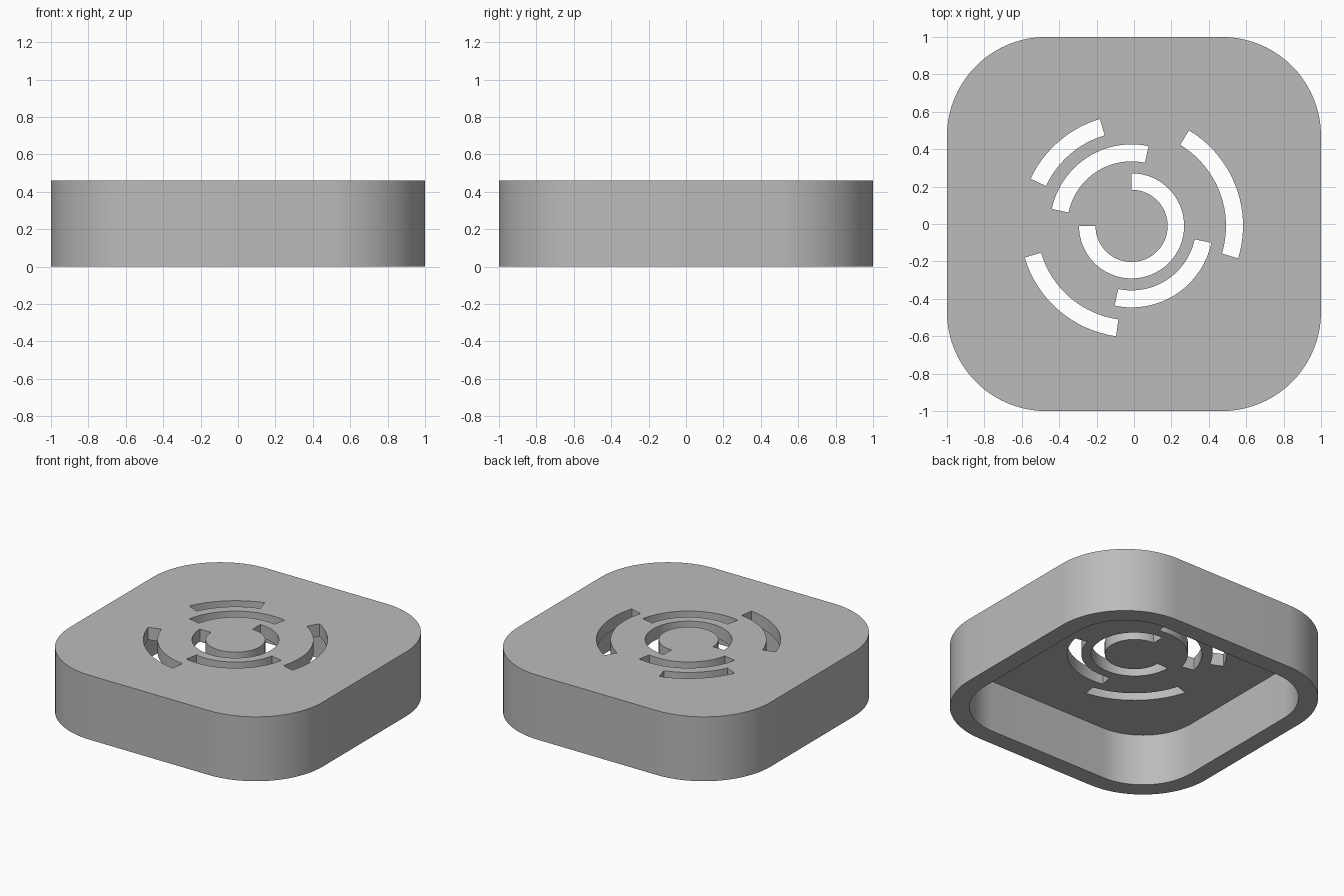
import bpy, bmesh
from math import cos, sin, radians, pi

cube = bpy.data.objects.get("Cube")
if cube:
    bpy.data.objects.remove(cube, do_unlink=True)

HEIGHT, LID, WALL, RADIUS = 0.46, 0.09, 0.127, 0.53
CENTRE = (-0.013, -0.010)

grey = bpy.data.materials.new("plain grey")
grey.use_nodes = True
colour = (0.5, 0.5, 0.5, 1)
grey.diffuse_color = colour
grey.node_tree.nodes["Principled BSDF"].inputs["Base Color"].default_value = colour


def prism(name, outline, z0, z1):
    """Extrude a closed outline from z0 to z1."""
    bm = bmesh.new()
    face = bm.faces.new([bm.verts.new((x, y, z0)) for x, y in outline])
    top = bmesh.ops.extrude_face_region(bm, geom=[face])["geom"]
    verts = [v for v in top if isinstance(v, bmesh.types.BMVert)]
    bmesh.ops.translate(bm, verts=verts, vec=(0, 0, z1 - z0))
    bmesh.ops.recalc_face_normals(bm, faces=bm.faces)
    mesh = bpy.data.meshes.new(name)
    bm.to_mesh(mesh)
    bm.free()
    mesh.materials.append(grey)
    obj = bpy.data.objects.new(name, mesh)
    bpy.context.collection.objects.link(obj)
    return obj


def arc(centre, radius, start, end, steps):
    angles = [radians(start + (end - start) * i / steps) for i in range(steps + 1)]
    return [(centre[0] + radius * cos(a), centre[1] + radius * sin(a)) for a in angles]


def rounded_square(half, radius):
    c = half - radius
    points = []
    for i, (sx, sy) in enumerate([(1, 1), (-1, 1), (-1, -1), (1, -1)]):
        points += arc((sx * c, sy * c), radius, 90 * i, 90 * i + 90, 20)
    return points


def slot(inner, outer, start, end):
    steps = max(12, int((end - start) / 4))
    return (arc(CENTRE, outer, start, end, steps)
            + arc(CENTRE, inner, start, end, steps)[::-1])


# Housing block
housing = prism("housing", rounded_square(1, RADIUS), 0, HEIGHT)

# Hollow underside
cutters = [prism("cavity_cutter", rounded_square(1 - WALL, RADIUS - WALL),
                 -0.1, HEIGHT - LID)]

# Arc slots through the lid: inner radius, outer radius, start and end angle
slots = [
    (0.193, 0.281, 180, 450),
    (0.345, 0.436, 78, 168),
    (0.345, 0.436, 258, 348),
    (0.505, 0.596, -17, 59),
    (0.505, 0.596, 106.5, 155),
    (0.505, 0.596, 196.5, 262),
]
for s in slots:
    cutters.append(prism("slot_cutter", slot(*s), HEIGHT - LID - 0.1, HEIGHT + 0.1))

# Cut, apply, and discard the cutters
bpy.context.view_layer.objects.active = housing
for cutter in cutters:
    cutter.hide_render = True
    mod = housing.modifiers.new("cut", "BOOLEAN")
    mod.operation = "DIFFERENCE"
    mod.solver = "EXACT"
    mod.object = cutter
    bpy.ops.object.modifier_apply(modifier=mod.name)
    bpy.data.objects.remove(cutter, do_unlink=True)

# Smooth the round walls, keep the rims crisp
bpy.ops.object.select_all(action="DESELECT")
housing.select_set(True)
bpy.ops.object.shade_smooth_by_angle(angle=pi / 6)
